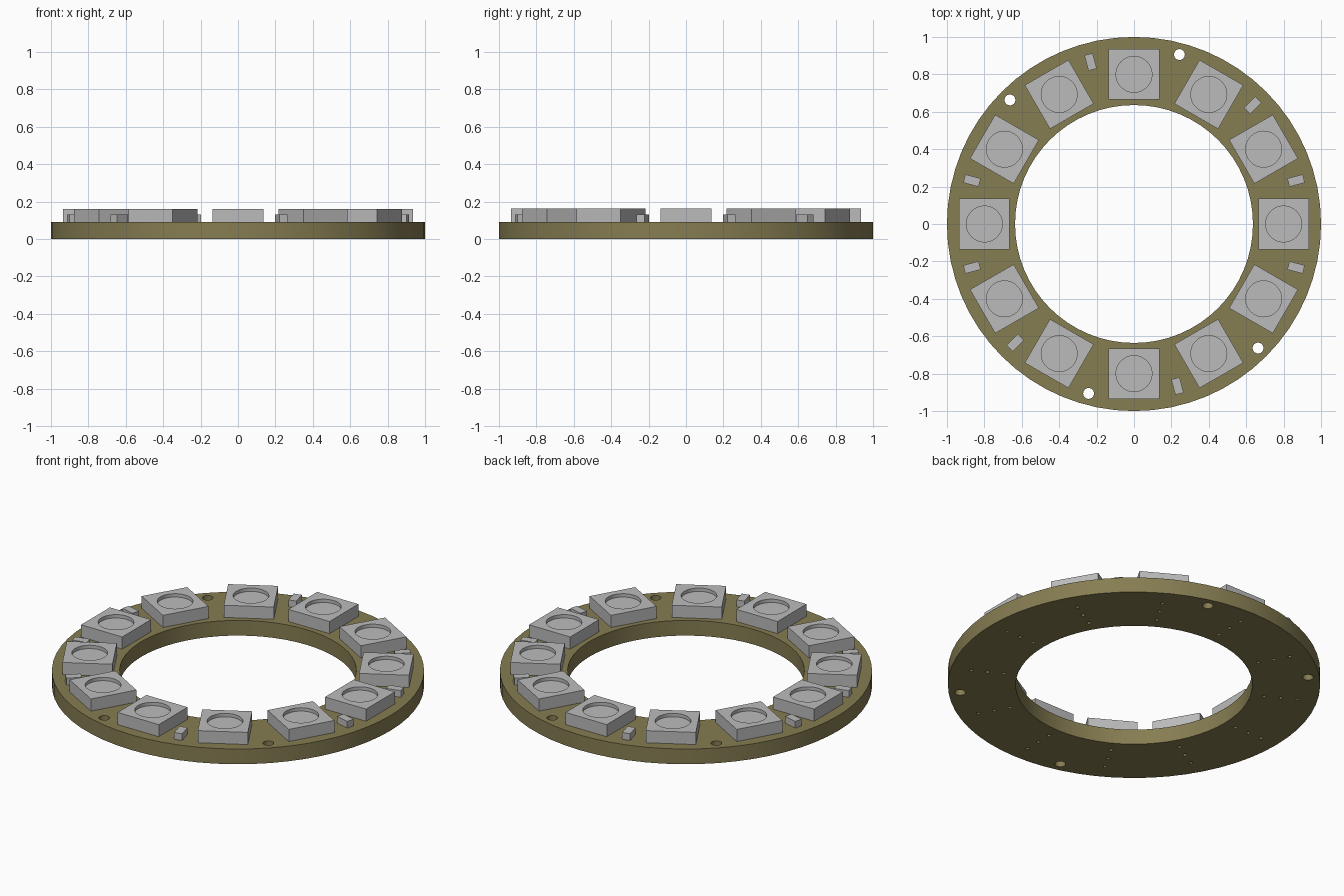
import bpy, bmesh, math
from mathutils import Matrix, Vector

if "Cube" in bpy.data.objects:
    bpy.data.objects.remove(bpy.data.objects["Cube"], do_unlink=True)

BOARD_TOP = 0.09


def material(name, rgb):
    mat = bpy.data.materials.new(name)
    mat.use_nodes = True
    mat.diffuse_color = (*rgb, 1)
    mat.node_tree.nodes["Principled BSDF"].inputs["Base Color"].default_value = (*rgb, 1)
    return mat


def polar(radius, degrees):
    a = math.radians(degrees)
    return radius * math.cos(a), radius * math.sin(a)


def add_cylinder(bm, radius, x, y, z0, z1, segments):
    bmesh.ops.create_cone(bm, cap_ends=True, segments=segments, radius1=radius,
                          radius2=radius, depth=z1 - z0,
                          matrix=Matrix.Translation((x, y, (z0 + z1) / 2)))


def add_box(bm, size, z0):
    centre = Vector((0, 0, z0 + size[2] / 2))
    bmesh.ops.create_cube(bm, size=1, matrix=Matrix.Translation(centre) @ Matrix.Diagonal((*size, 1)))


def make_object(name, bm, mat=None):
    mesh = bpy.data.meshes.new(name)
    bm.to_mesh(mesh)
    bm.free()
    obj = bpy.data.objects.new(name, mesh)
    bpy.context.collection.objects.link(obj)
    if mat:
        mesh.materials.append(mat)
    return obj


def cut(obj, cutter):
    """Subtract the cutter for good, then remove it."""
    cutter.hide_render = True
    mod = obj.modifiers.new("cut", "BOOLEAN")
    mod.operation, mod.solver, mod.object = "DIFFERENCE", "EXACT", cutter
    graph = bpy.context.evaluated_depsgraph_get()
    mesh = bpy.data.meshes.new_from_object(obj.evaluated_get(graph))
    obj.modifiers.clear()
    obj.data = mesh
    bpy.data.objects.remove(cutter, do_unlink=True)
    mesh.shade_smooth()
    mesh.set_sharp_from_angle(angle=math.radians(30))


def place_copies(first, radius, angles):
    """Share one mesh between copies set around the ring."""
    for i, angle in enumerate(angles):
        obj = first
        if i:
            obj = bpy.data.objects.new(f"{first.name}_{i + 1}", first.data)
            bpy.context.collection.objects.link(obj)
        obj.location = (*polar(radius, angle), 0)
        obj.rotation_euler.z = math.radians(angle)


olive = material("olive board", (0.24, 0.205, 0.085))
grey = material("light grey", (0.5, 0.5, 0.5))
lamp_angles = range(0, 360, 30)

# Ring board
bm = bmesh.new()
add_cylinder(bm, 1, 0, 0, 0, BOARD_TOP, 64)
board = make_object("ring_board", bm, olive)

# Centre opening, four mounting holes and pin holes under each lamp
bm = bmesh.new()
add_cylinder(bm, 0.636, 0, 0, -0.1, 0.2, 64)
for angle in (75, 135, 255, 315):
    add_cylinder(bm, 0.029, *polar(0.938, angle), -0.1, 0.2, 24)
for angle in lamp_angles:
    for radius in (0.71, 0.8, 0.89):
        add_cylinder(bm, 0.011, *polar(radius, angle), -0.1, 0.2, 12)
cut(board, make_object("hole_cutter", bm))

# Square lamps with a round recess
bm = bmesh.new()
add_box(bm, (0.27, 0.27, 0.072), BOARD_TOP)
lamp = make_object("lamp", bm, grey)
bm = bmesh.new()
add_cylinder(bm, 0.096, 0, 0, 0.142, 0.3, 48)
cut(lamp, make_object("recess_cutter", bm))
place_copies(lamp, 0.8, lamp_angles)

# Small chips between lamps
bm = bmesh.new()
add_box(bm, (0.085, 0.046, 0.04), BOARD_TOP)
chip = make_object("chip", bm, grey)
place_copies(chip, 0.897, (15, 45, 105, 165, 195, 225, 285, 345))
